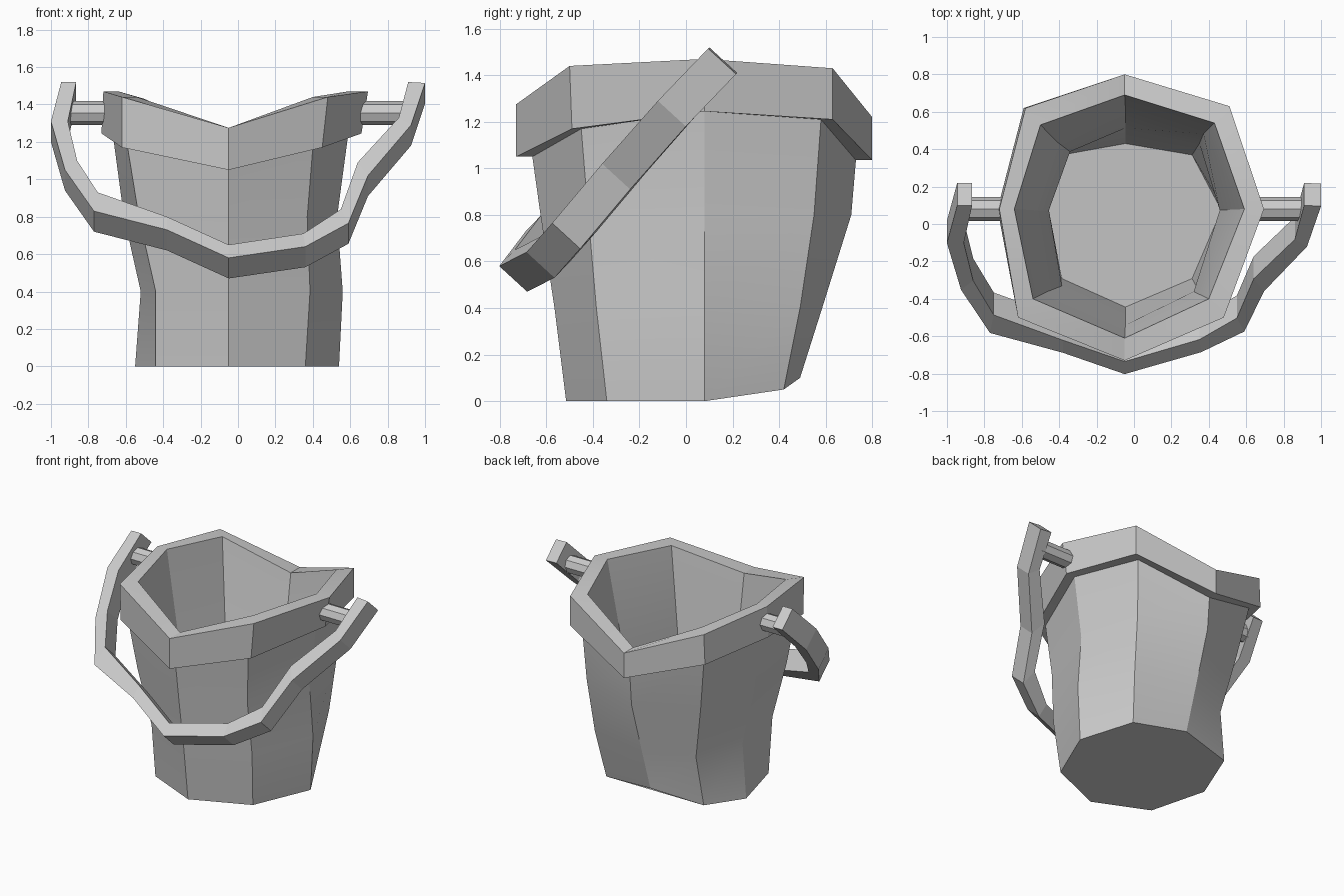
import bpy, bmesh, math
from mathutils import Vector, Matrix

if "Cube" in bpy.data.objects:
    bpy.data.objects.remove(bpy.data.objects["Cube"])


def finish(bm, name):
    bmesh.ops.recalc_face_normals(bm, faces=bm.faces)
    me = bpy.data.meshes.new(name)
    bm.to_mesh(me)
    bm.free()
    ob = bpy.data.objects.new(name, me)
    bpy.context.collection.objects.link(ob)
    return ob


def loft(name, rings):
    """Skin a list of equal-length point rings and cap both ends."""
    bm = bmesh.new()
    rows = [[bm.verts.new(p) for p in r] for r in rings]
    n = len(rows[0])
    for a, b in zip(rows, rows[1:]):
        for i in range(n):
            j = (i + 1) % n
            bm.faces.new((a[i], a[j], b[j], b[i]))
    bm.faces.new(rows[0])
    bm.faces.new(rows[-1])
    return finish(bm, name)


def octagon(xs, ys, zs, back_left=(0, 0), back_right=0):
    """Eight points: xs = left, diagonals, right; ys, zs = front to back.
    back_left / back_right shift the rear diagonals off symmetry."""
    l, dl, dr, r = xs
    f, df, db, b = ys
    zf, zdf, zm, zdb, zb = zs
    return [Vector(p) for p in (
        (-0.05, f, zf), (dr, df, zdf), (r, 0.08, zm), (dr + back_right, db, zdb),
        (-0.05, b, zb), (dl + back_left[0], db + back_left[1], zdb),
        (l, 0.08, zm), (dl, df, zdf))]


def inset(ring, dz):
    c = Vector((-0.02, 0.03, 0))
    return [Vector((c.x + (p.x - c.x) * 0.87, c.y + (p.y - c.y) * 0.87, p.z + dz)) for p in ring]


# Bucket: outer wall, overhanging wavy rim, inner wall and floor
wall = [
    octagon((-.55, -.44, .36, .54), (-.515, -.34, .42, .49), (0, 0, 0, .05, .10)),
    octagon((-.52, -.44, .385, .56), (-.565, -.385, .49, .585), (.4,) * 5, (.05, -.05), .02),
    octagon((-.61, -.53, .37, .53), (-.625, -.42, .55, .71), (.8,) * 5, (.06, -.05), .06),
]
rim_z = (1.275, 1.44, 1.47, 1.43, 1.22)
under_z = (1.05, 1.17, 1.245, 1.21, 1.035)
under_rim = octagon((-.67, -.59, .40, .59), (-.66, -.45, .58, .73), under_z, (.05, -.02), .05)
rim = [
    octagon((-.73, -.62, .45, .66), (-.73, -.49, .63, .80), under_z, (.03, -.01), .06),
    octagon((-.72, -.62, .48, .695), (-.73, -.50, .63, .80), rim_z, (.04, -.01), .03),
    octagon((-.64, -.54, .40, .59), (-.61, -.40, .54, .69), rim_z, (.04, -.01), .03),
]
inner = [inset(r, dz) for r, dz in ((wall[2], 0), (wall[1], 0), (wall[0], 0.07))]
bucket = loft("bucket", wall + [under_rim] + rim + inner)
bucket.select_set(True)
bpy.context.view_layer.objects.active = bucket
bpy.ops.object.shade_smooth_by_angle(angle=math.radians(22))

# Handle: flat strap swung forward at 45 degrees (outer x,z / inner x,z / sideways bend in y)
path = [
    (-.945, 1.52, -.865, 1.52, 0), (-1.0, 1.31, -.91, 1.31, 0), (-.925, 1.05, -.86, 1.10, 0),
    (-.77, .83, -.75, .93, -.02), (-.38, .73, -.38, .80, -.03), (-.05, .58, -.05, .65, 0),
    (.36, .64, .35, .71, .06), (.59, .765, .55, .84, .05), (.695, 1.02, .64, 1.09, .02),
    (.925, 1.29, .86, 1.33, 0), (1.0, 1.515, .91, 1.52, 0),
]


def strap_section(xo, zo, xi, zi, dy):
    o, i = (Vector((x, 0.10 + (z - 1.52) * 0.96 + dy, z)) for x, z in ((xo, zo), (xi, zi)))
    w = Vector((0, 0.12, -0.11))
    return [o, i, i + w, o + w]


loft("handle", [strap_section(*p) for p in path])

# Pegs joining the handle to the rim
for side, x0, x1 in (("left", -.90, -.66), ("right", .62, .91)):
    bm = bmesh.new()
    m = Matrix.Translation(((x0 + x1) / 2, 0.08, 1.355)) @ Matrix.Rotation(math.pi / 2, 4, 'Y')
    bmesh.ops.create_cone(bm, cap_ends=True, segments=8, radius1=.064, radius2=.064,
                          depth=x1 - x0, matrix=m)
    finish(bm, "peg_" + side)
